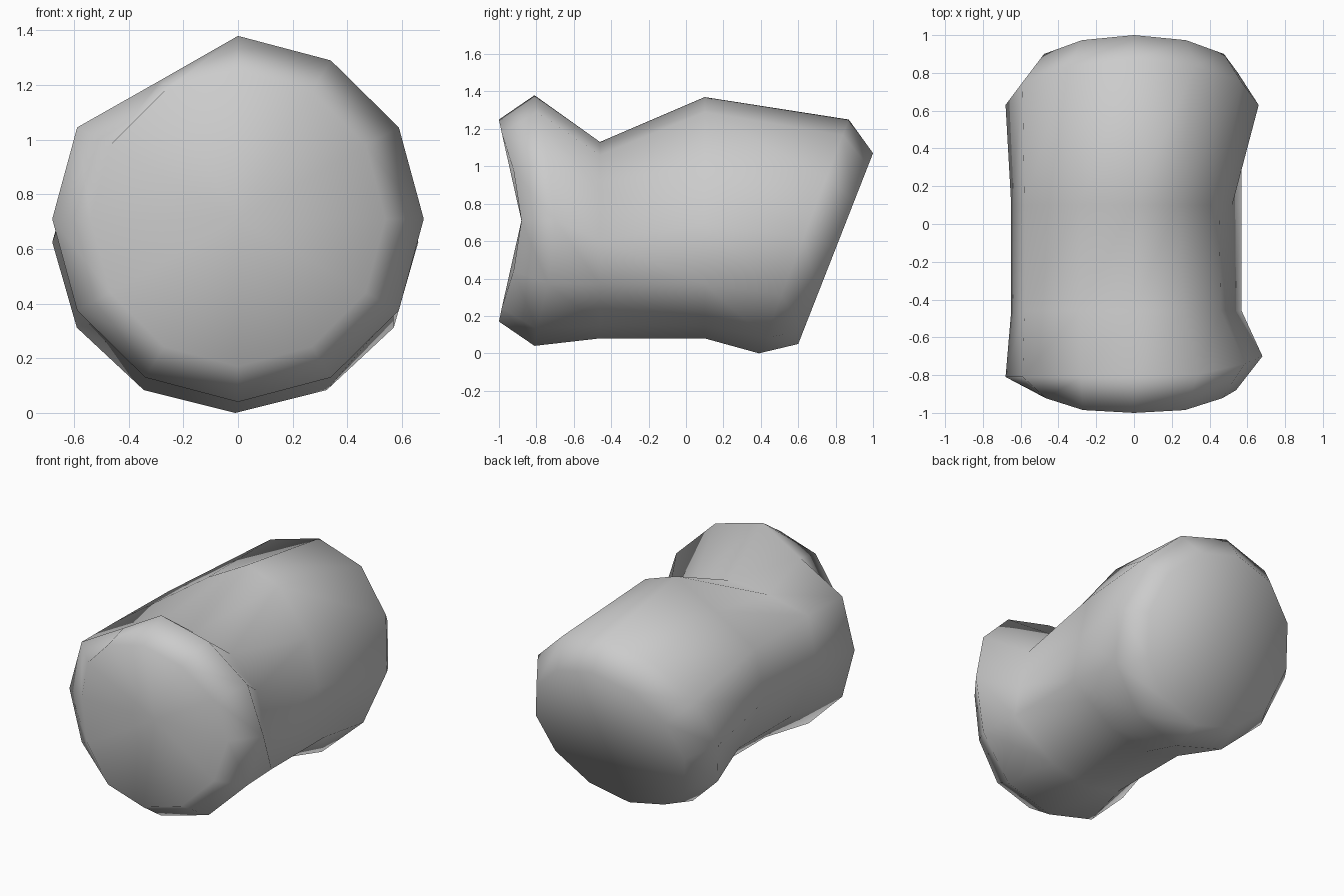
import bpy, bmesh
from math import sin, cos, tau

if "Cube" in bpy.data.objects:
    bpy.data.objects.remove(bpy.data.objects["Cube"])

grey = bpy.data.materials.new("stone grey")
grey.use_nodes = True
grey.use_backface_culling = True
grey.diffuse_color = (0.6, 0.6, 0.6, 1)
grey.node_tree.nodes["Principled BSDF"].inputs["Base Color"].default_value = (0.6, 0.6, 0.6, 1)

SIDES = 12


def ring(bm, spec, inset):
    """One loop: left, right, bottom, top, middle y, lean with height,
    sweep of the left and right sides, moved corners as (x, z)."""
    left, right, bottom, top, y, lean, sweep_left, sweep_right, moved = spec
    cx, cz = (left + right) / 2, (bottom + top) / 2
    rx, rz = (right - left) / 2, (top - bottom) / 2
    verts = []
    for i in range(SIDES):
        a = tau * i / SIDES
        sweep = sweep_right if sin(a) > 0 else sweep_left
        depth = y + lean * cos(a) + sweep * abs(sin(a)) ** 3
        x, z = moved.get(i, (cx + rx * sin(a), cz + rz * cos(a)))
        verts.append(bm.verts.new((x - inset * sin(a), depth * (1 - inset), z - inset * cos(a))))
    return verts


def log(name, rings, inset, inward):
    bm = bmesh.new()
    loops = [ring(bm, spec, inset) for spec in rings]
    for a, b in zip(loops, loops[1:]):
        for i in range(SIDES):
            j = (i + 1) % SIDES
            bm.faces.new((a[i], a[j], b[j], b[i]))
    # Caps fan out from a centre point
    for loop, y in ((loops[0], -0.88), (loops[-1], 0.80)):
        centre = bm.verts.new((0, y * (1 - inset), (loop[0].co.z + loop[6].co.z) / 2))
        for i in range(SIDES):
            bm.faces.new((loop[i], loop[(i + 1) % SIDES], centre))
    bmesh.ops.recalc_face_normals(bm, faces=bm.faces)
    if inward:
        bmesh.ops.reverse_faces(bm, faces=bm.faces)
    for f in bm.faces:
        f.smooth = True
    mesh = bpy.data.meshes.new(name)
    bm.to_mesh(mesh)
    bm.free()
    mesh.materials.append(grey)
    obj = bpy.data.objects.new(name, mesh)
    bpy.context.collection.objects.link(obj)


front_rim = (-0.54, 0.54, 0.17, 1.25, -1.0, 0, 0.12, 0.12, {})
front_shoulder = (-0.68, 0.68, 0.04, 1.38, -0.81, 0, 0, 0.11, {11: (-0.28, 1.22)})
back_shoulder = (-0.68, 0.66, 0.0, 1.25, 0.63, 0.24, 0, 0, {})
back_rim = (-0.55, 0.55, 0.05, 1.07, 0.80, 0.20, 0, 0, {})

# The waist is narrow, with a raised crest behind and straight ridges along both sides
ridges = {4: (0.57, 0.37), 9: (-0.65, 0.71)}
crest = {0: (0, 1.37), 1: (0.23, 1.29), 2: (0.45, 1.0), 3: (0.52, 0.69)}
# The shell bridges the notch at the upper left
front_bridge = {10: (-0.58, 1.05), 11: (-0.29, 1.11)}
back_bridge = {10: (-0.58, 1.04), 11: (-0.29, 1.21)}


def waists(front_extra, back_extra):
    return [(-0.53, 0.53, 0.08, 1.13, -0.46, 0, 0, 0, {**ridges, **front_extra}),
            (-0.53, 0.53, 0.08, 1.13, 0.10, 0, 0, 0, {**ridges, **crest, **back_extra})]


log("body", [front_rim, front_shoulder, *waists({}, {}), back_shoulder, back_rim], 0.02, False)

# Thin inward-facing shell around the body
log("outer_shell", [front_rim, front_shoulder, *waists(front_bridge, back_bridge),
                    back_shoulder, back_rim], 0.0, True)
